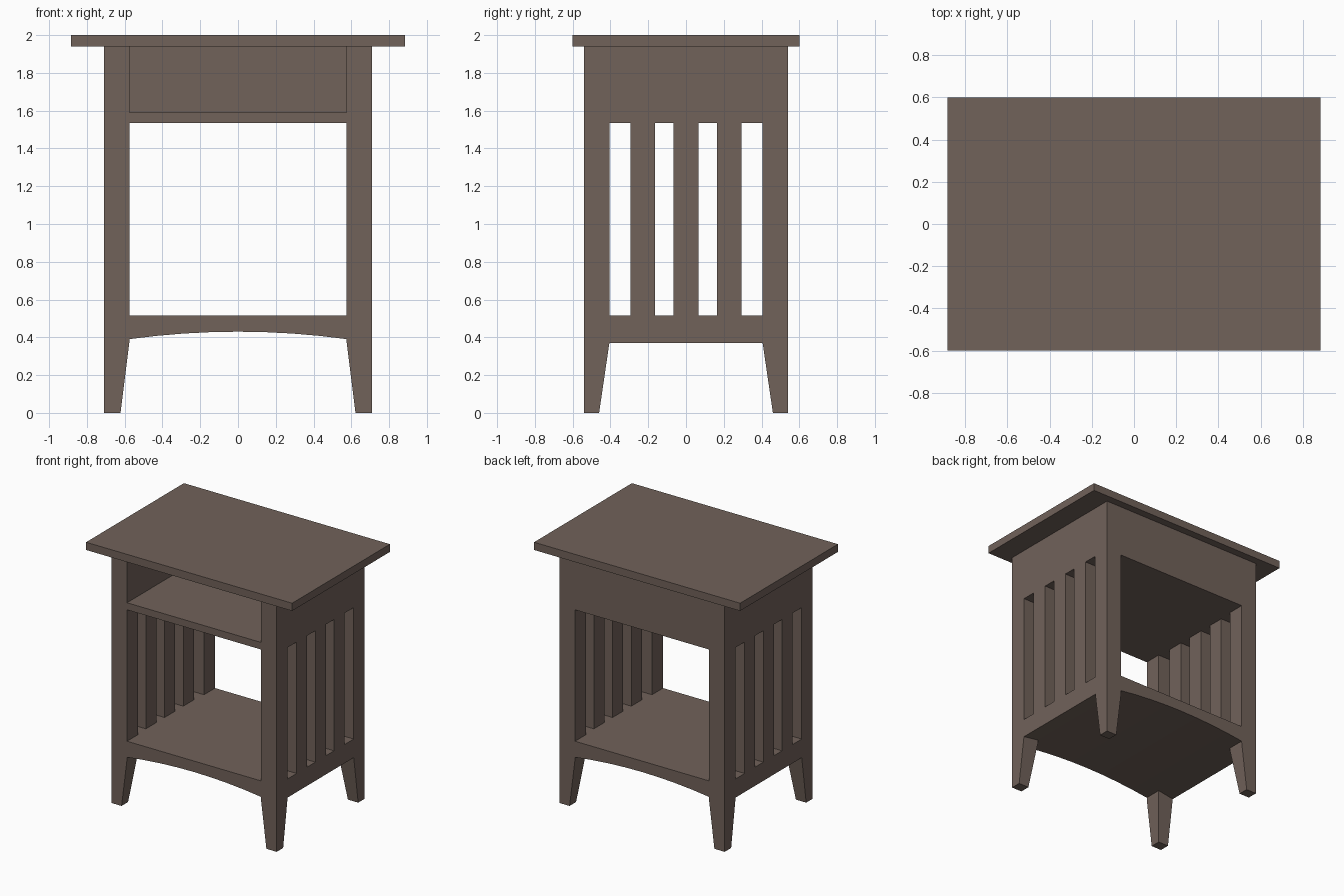
import bpy, bmesh

if "Cube" in bpy.data.objects:
    bpy.data.objects.remove(bpy.data.objects["Cube"])

wood = bpy.data.materials.new("dark brown wood")
wood.diffuse_color = (0.165, 0.122, 0.102, 1)
wood.use_nodes = True
wood.node_tree.nodes["Principled BSDF"].inputs["Base Color"].default_value = wood.diffuse_color

LX, LY = 0.71, 0.54      # outer faces of the frame
IX, IY = 0.575, 0.405    # inner faces of the legs


def finish(name, bm):
    bmesh.ops.recalc_face_normals(bm, faces=bm.faces)
    me = bpy.data.meshes.new(name)
    bm.to_mesh(me)
    bm.free()
    me.materials.append(wood)
    ob = bpy.data.objects.new(name, me)
    bpy.context.collection.objects.link(ob)
    return ob


def loft(name, rings):
    """Skin equal-length closed rings of points and cap both ends."""
    bm = bmesh.new()
    vs = [[bm.verts.new(p) for p in r] for r in rings]
    n = len(rings[0])
    for a, b in zip(vs, vs[1:]):
        for i in range(n):
            j = (i + 1) % n
            bm.faces.new((a[i], a[j], b[j], b[i]))
    bm.faces.new(vs[0])
    bm.faces.new(vs[-1])
    return finish(name, bm)


def rect(x0, x1, y0, y1, z):
    return [(x0, y0, z), (x1, y0, z), (x1, y1, z), (x0, y1, z)]


def box(name, x0, x1, y0, y1, z0, z1):
    return loft(name, [rect(x0, x1, y0, y1, z0), rect(x0, x1, y0, y1, z1)])


# table top
box("table_top", -0.885, 0.885, -0.6, 0.6, 1.94, 2.0)

# legs, tapered on the two inner sides below the shelf
for sx, side in ((-1, "left"), (1, "right")):
    for sy, end in ((-1, "front"), (1, "back")):
        loft(f"{end}_{side}_leg", [
            rect(sx * 0.622, sx * LX, sy * 0.46, sy * LY, 0),
            rect(sx * IX, sx * LX, sy * IY, sy * LY, 0.375),
            rect(sx * IX, sx * LX, sy * IY, sy * LY, 1.94)])

    # side apron and slats
    box(f"{side}_apron", sx * IX, sx * LX, -IY, IY, 1.535, 1.94)
    for k in (-1, 0, 1):
        c = k * 0.23
        box(f"{side}_slat", sx * 0.585, sx * LX, c - 0.065, c + 0.065, 0.515, 1.535)

# back apron and open cubby floor
box("back_apron", -IX, IX, IY, LY, 1.535, 1.94)
box("cubby_floor", -IX, IX, -LY, IY, 1.535, 1.59)


# lower shelf with arched underside, in a middle slab and two side rails
def arch(x):
    return 0.43 - 0.06 * (x / LX) ** 2


def shelf(name, x0, x1, depth, n):
    xs = [x0 + (x1 - x0) * i / n for i in range(n + 1)]
    prof = [(x, arch(x)) for x in xs] + [(x1, 0.515), (x0, 0.515)]
    loft(name, [[(x, y, z) for x, z in prof] for y in (-depth, depth)])


shelf("lower_shelf", -IX, IX, LY, 8)
shelf("left_rail", -LX, -IX, IY, 1)
shelf("right_rail", IX, LX, IY, 1)
